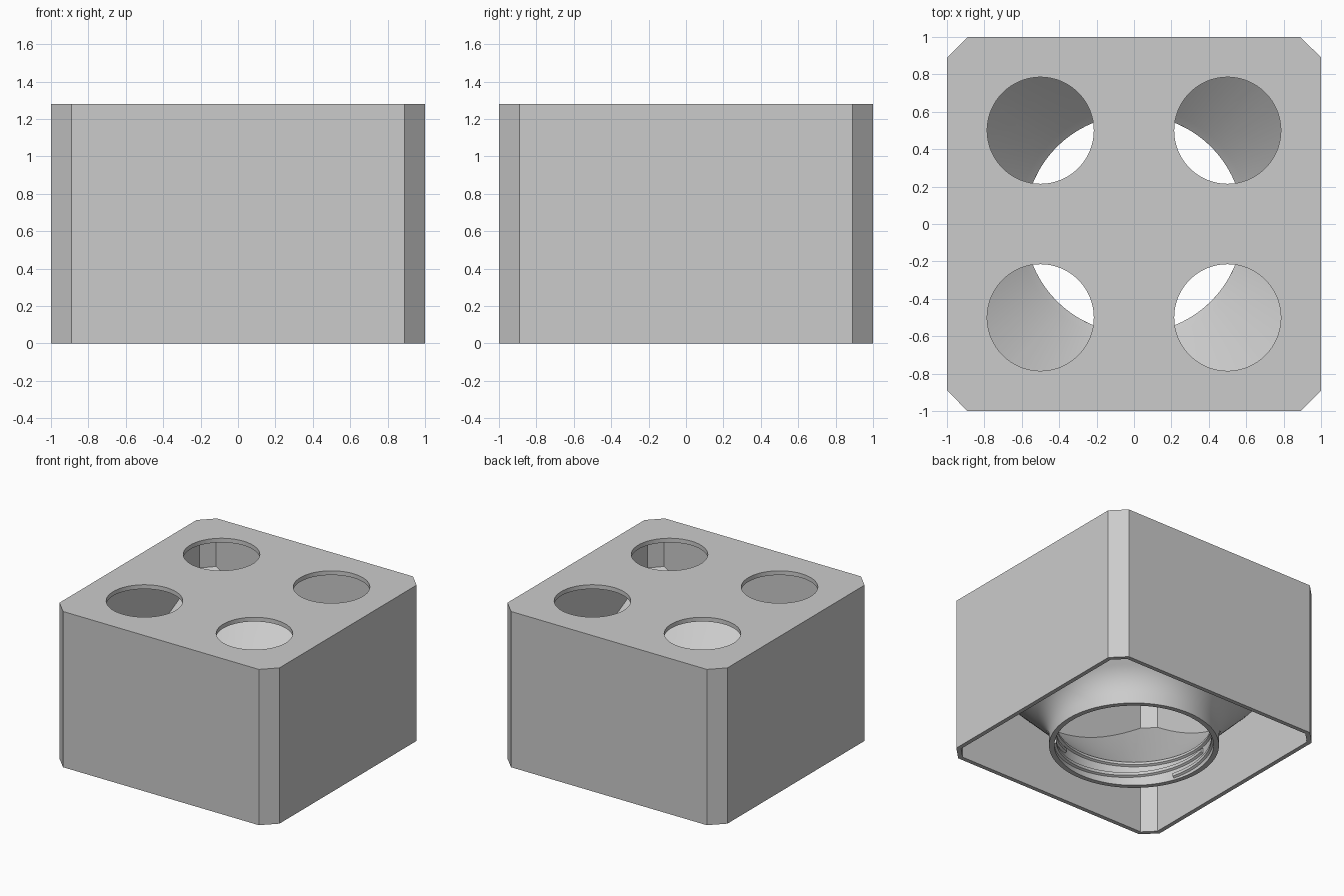
import bpy, bmesh, math

if "Cube" in bpy.data.objects:
    bpy.data.objects.remove(bpy.data.objects["Cube"], do_unlink=True)

WALL = 0.035
HEIGHT = 1.28
SEGMENTS = 128

grey = bpy.data.materials.new("plain grey")
grey.use_nodes = True
colour = (0.6, 0.6, 0.6, 1)
grey.diffuse_color = colour
grey.node_tree.nodes["Principled BSDF"].inputs["Base Color"].default_value = colour


def finish(name, bm):
    """Turn a bmesh into a named object."""
    bmesh.ops.recalc_face_normals(bm, faces=bm.faces)
    mesh = bpy.data.meshes.new(name)
    bm.to_mesh(mesh)
    bm.free()
    mesh.materials.append(grey)
    obj = bpy.data.objects.new(name, mesh)
    bpy.context.collection.objects.link(obj)
    return obj


def activate(obj):
    bpy.ops.object.select_all(action='DESELECT')
    obj.select_set(True)
    bpy.context.view_layer.objects.active = obj


def prism(name, inset, z0, z1):
    """Square block with chamfered upright corners, moved in by inset."""
    h = 1 - inset
    c = h - (0.11 - 0.586 * inset)
    outline = [(h, -c), (h, c), (c, h), (-c, h), (-h, c), (-h, -c), (-c, -h), (c, -h)]
    bm = bmesh.new()
    face = bm.faces.new([bm.verts.new((x, y, z0)) for x, y in outline])
    top = bmesh.ops.extrude_face_region(bm, geom=[face])["geom"]
    verts = [v for v in top if isinstance(v, bmesh.types.BMVert)]
    bmesh.ops.translate(bm, verts=verts, vec=(0, 0, z1 - z0))
    return finish(name, bm)


def sweep(name, section, start, angle, steps, rise=0, closed=False):
    """Turn a closed (radius, height) section about the z axis."""
    bm = bmesh.new()
    rings = []
    for i in range(steps if closed else steps + 1):
        a = start + angle * i / steps
        rings.append([bm.verts.new((r * math.cos(a), r * math.sin(a), z + rise * i / steps))
                      for r, z in section])
    n = len(section)
    for i in range(steps):
        p, q = rings[i], rings[(i + 1) % len(rings)]
        for j in range(n):
            k = (j + 1) % n
            bm.faces.new((p[j], p[k], q[k], q[j]))
    if not closed:
        bm.faces.new(rings[0])
        bm.faces.new(rings[-1])
    return finish(name, bm)


def boolean(obj, cutter, operation):
    activate(obj)
    mod = obj.modifiers.new("cut", 'BOOLEAN')
    mod.operation = operation
    mod.solver = 'EXACT'
    mod.object = cutter
    bpy.ops.object.modifier_apply(modifier=mod.name)
    bpy.data.objects.remove(cutter, do_unlink=True)


def smooth(obj):
    activate(obj)
    bpy.ops.object.shade_smooth_by_angle(angle=math.radians(25))


# Open-bottomed housing with a thin top plate
housing = prism("housing", 0, 0, HEIGHT)
boolean(housing, prism("cavity", WALL, -0.5, HEIGHT - WALL), 'DIFFERENCE')

# Four round holes through the top plate
for x in (-0.5, 0.5):
    for y in (-0.5, 0.5):
        bm = bmesh.new()
        bmesh.ops.create_cone(bm, cap_ends=True, segments=96, radius1=0.285, radius2=0.285, depth=0.3)
        bmesh.ops.translate(bm, verts=bm.verts, vec=(x, y, HEIGHT))
        boolean(housing, finish("hole_cutter", bm), 'DIFFERENCE')
smooth(housing)

# Funnel that blends into a round neck, trimmed to the housing walls
fillet = 0.3
profile = [(0.6, 0), (0.64, 0)]
for i in range(13):
    a = math.radians(45) * i / 12
    profile.append((0.94 - fillet * math.cos(a), 0.076 + fillet * math.sin(a)))
profile += [(1.5, 1.06), (1.5, 1.10), (0.625, 0.225), (0.583, 0.19), (0.583, 0.17), (0.6, 0.16)]
funnel = sweep("funnel_neck", profile, 0, math.tau, SEGMENTS, closed=True)
boolean(funnel, prism("trim", WALL * 0.6, -0.5, HEIGHT - WALL), 'INTERSECT')
smooth(funnel)

# Three thread ridges inside the neck
ridge = [(0.61, 0.01), (0.583, 0.025), (0.583, 0.05), (0.61, 0.065)]
for i in range(3):
    start = math.radians(-40 + 120 * i)
    thread = sweep("thread_ridge_%d" % (i + 1), ridge, start, -math.radians(150), 50, rise=0.09)
    smooth(thread)
